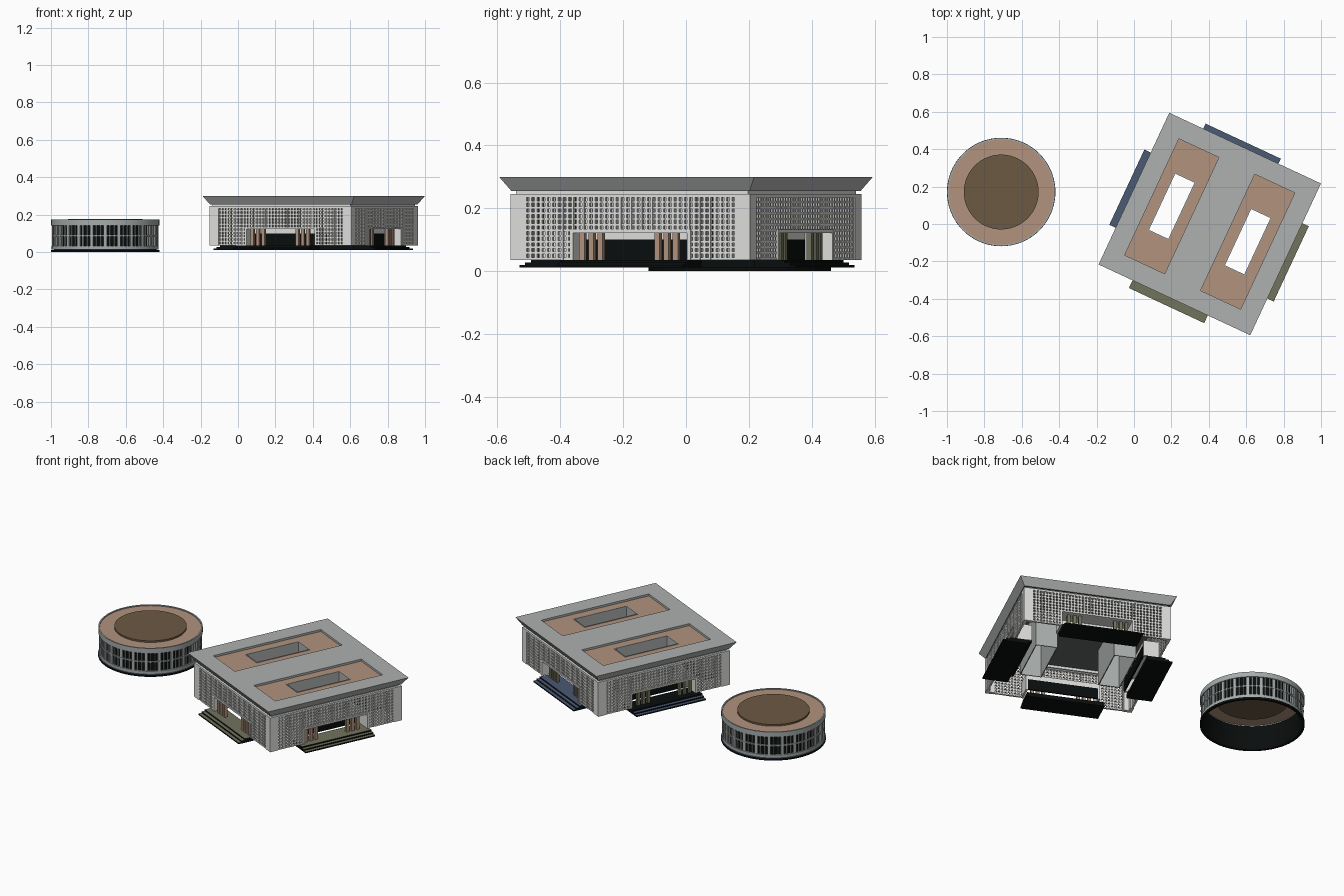
import bpy, bmesh, math
from mathutils import Matrix, Vector

if "Cube" in bpy.data.objects:
    bpy.data.objects.remove(bpy.data.objects["Cube"])


def mat(name, r, g, b):
    m = bpy.data.materials.new(name)
    m.diffuse_color = (r, g, b, 1)
    m.use_nodes = True
    m.node_tree.nodes["Principled BSDF"].inputs["Base Color"].default_value = m.diffuse_color
    return m


WALL = mat("pale stone", .74, .74, .72)
ROOF = mat("roof grey", .42, .44, .43)
CEIL = mat("ceiling grey", .13, .145, .14)
DRUM = mat("drum grey", .38, .41, .41)
BROWN = mat("tan brown", .44, .29, .205)
DARK = mat("dark brown", .15, .10, .055)
OLIVE = mat("olive stone", .17, .17, .11)
BLUE = mat("slate blue", .07, .10, .17)
GLASS = mat("black glass", .003, .004, .004)


def T(x, y, z=0):
    return Matrix.Translation((x, y, z))


def R(deg):
    return Matrix.Rotation(math.radians(deg), 4, 'Z')


class Part:
    """Collects boxes and rings into one mesh object."""
    def __init__(self, name, material):
        self.name, self.material, self.bm = name, material, bmesh.new()

    def box(self, M, x0, x1, y0, y1, z0, z1, flare=1.0):
        c = Vector(((x0 + x1) / 2, (y0 + y1) / 2, 0))
        vs = bmesh.ops.create_cube(self.bm, size=1)['verts']
        for v in vs:
            f = flare if v.co.z > 0 else 1.0
            p = Vector((v.co.x * (x1 - x0) * f, v.co.y * (y1 - y0) * f,
                        z1 if v.co.z > 0 else z0)) + c
            v.co = M @ p

    def frame(self, M, ox, oy, ix, iy, z0, z1):
        """Rectangular frame, outer and inner half sizes."""
        for s in (-1, 1):
            a, b = sorted((s * ix, s * ox))
            self.box(M, a, b, -oy, oy, z0, z1)
            a, b = sorted((s * iy, s * oy))
            self.box(M, -ix, ix, a, b, z0, z1)

    def lathe(self, M, profile, n=72, closed=True):
        loops = [[self.bm.verts.new(M @ Vector((r * math.cos(a), r * math.sin(a), z)))
                  for r, z in profile]
                 for a in (2 * math.pi * i / n for i in range(n))]
        k = len(profile)
        for i in range(n):
            a, b = loops[i], loops[(i + 1) % n]
            for j in range(k if closed else k - 1):
                self.bm.faces.new((a[j], b[j], b[(j + 1) % k], a[(j + 1) % k]))

    def disc(self, M, r, z0, z1, n=72):
        bmesh.ops.create_cone(self.bm, cap_ends=True, segments=n, radius1=r, radius2=r,
                              depth=z1 - z0, matrix=M @ T(0, 0, (z0 + z1) / 2))

    def done(self, smooth=False):
        bmesh.ops.recalc_face_normals(self.bm, faces=self.bm.faces[:])
        me = bpy.data.meshes.new(self.name)
        self.bm.to_mesh(me)
        self.bm.free()
        ob = bpy.data.objects.new(self.name, me)
        bpy.context.collection.objects.link(ob)
        me.materials.append(self.material)
        if smooth:
            bpy.context.view_layer.objects.active = ob
            ob.select_set(True)
            bpy.ops.object.shade_smooth_by_angle(angle=math.radians(30))
            ob.select_set(False)
        return ob


def recolour(ob, material, rule):
    """Second material on the faces whose normal height fits the rule."""
    ob.data.materials.append(material)
    for p in ob.data.polygons:
        p.material_index = 1 if rule(p.normal.z) else 0


# ---------------- square hall ----------------
M = T(.405, .0) @ R(-25)
W = .42                       # wall half width
Z0, ZD, ZT = .036, .122, .234  # base, door head, lattice top

# flared roof, cut by two shallow wells and two light courts
roof = Part("roof", ROOF)
roof.box(M, -.418, .418, -.418, .418, .255, .30, flare=.4475 / .418)
roof = roof.done()
wells, courts = Part("well_cutter", ROOF), Part("court_cutter", ROOF)
for s in (-1, 1):
    C = M @ T(s * .224, 0)
    wells.box(C, -.118, .118, -.343, .343, .284, .33)
    courts.box(C, -.058, .058, -.167, .167, .2, .33)
cutters = [wells.done(), courts.done()]
for c in cutters:
    c.hide_render = True
    mod = roof.modifiers.new("cut", 'BOOLEAN')
    mod.operation, mod.solver, mod.object = 'DIFFERENCE', 'EXACT', c
bpy.context.view_layer.update()
cut_mesh = bpy.data.meshes.new_from_object(
    roof.evaluated_get(bpy.context.evaluated_depsgraph_get()))
roof.modifiers.clear()
roof.data = cut_mesh
for c in cutters:
    bpy.data.objects.remove(c)
cut_mesh.materials.clear()
cut_mesh.materials.append(ROOF)
recolour(roof, CEIL, lambda nz: nz < -.95)

floor, shaft = Part("roof_well_floor", BROWN), Part("court_walls", ROOF)
for s in (-1, 1):
    C = M @ T(s * .224, 0)
    floor.frame(C, .1175, .3425, .062, .171, .283, .288)
    shaft.frame(C, .062, .171, .057, .166, Z0, .291)
floor.done()
shaft.done()

# walls: corner piers, rails, lattice and porch on each of four sides
walls, lattice = Part("wall_frame", WALL), Part("lattice", WALL)
glass = Part("porch_glass", GLASS)
walls.frame(M, .407, .407, .39, .39, .24, .256)
cols = [Part("columns_front_right", BROWN), Part("columns_back_left", OLIVE)]
steps = [Part("steps_front_right", GLASS), Part("steps_back_left", GLASS)]
NX, NZ, E = 40, 11, .37
for k in range(4):
    S = M @ R(90 * k)
    for s in (-1, 1):                                   # corner pier
        a, b = sorted((s * E, s * W))
        walls.box(S, a, b, -W, -W + .02, Z0, .245)
        a, b = sorted((s * .2, s * .212))               # door jamb and porch side
        walls.box(S, a, b, -W - .001, -.32, Z0, ZD + .01)
    walls.box(S, -E, E, -W, -W + .02, ZT, .245)         # top rail
    walls.box(S, -.2, .2, -W - .001, -.32, ZD, ZD + .01)  # porch ceiling
    walls.box(S, -.2, .2, -.325, -.315, .1, ZD)         # porch header
    glass.box(S, -.2, .2, -.325, -.315, Z0, .1)
    for i in range(NX + 1):                             # vertical bars
        x = -E + 2 * E * i / NX
        z = ZD + .01 if abs(x) < .206 else Z0
        lattice.box(S, x - .0042, x + .0042, -W + .002, -W + .014, z, ZT)
    for j in range(NZ):                                 # horizontal bars
        z = Z0 + .004 + (ZT - Z0) * j / NZ
        spans = [(-E, E)] if z > ZD + .005 else [(-E, -.21), (.21, E)]
        for a, b in spans:
            lattice.box(S, a, b, -W + .003, -W + .013, z - .0038, z + .0038)
    back = 1 if k > 1 else 0
    D = M @ (T(-.025, -.008) if k % 2 == 0 else T(0, -.009)) @ R(90 * k)
    P = M @ (T(-.008, -.008) if k % 2 == 0 else T(0, -.014)) @ R(90 * k)
    for s in (-1, 1):                                   # clustered porch columns
        for x in (.1, .132, .164):
            cols[back].box(P, s * x - .009, s * x + .009, -.403, -.385, Z0, ZD)
    for j in range(3):                                  # entrance steps
        steps[back].box(D, -.222, .222, -.485 + .02 * j, -.34,
                        .012 + .008 * j, .020 + .008 * j)
for p in [walls, lattice, glass] + cols:
    p.done()
for p, tread in zip(steps, (OLIVE, BLUE)):              # coloured treads
    recolour(p.done(), tread, lambda nz: nz > .9)

# ---------------- round drum ----------------
C = T(-.71, .171)
base = Part("drum_base", GLASS)
base.lathe(C, [(.276, 0), (.29, 0), (.29, .012), (.276, .012)])
recolour(base.done(True), BLUE, lambda nz: nz > .9)
rings = Part("drum_rings", DRUM)
for z0, z1, r, q in ((.014, .032, .286, .276), (.084, .091, .285, .276),
                     (.142, .173, .289, .281)):
    rings.lathe(C, [(q, z0), (r, z0), (r, z1), (q, z1)])
rings.done(True)
panes = Part("drum_glass", GLASS)
panes.lathe(C, [(.275, .012), (.275, .15)], closed=False)
panes.done(True)
posts = Part("drum_posts", DRUM)
for i in range(72):
    w = .009 if i % 3 == 0 else .003
    posts.box(C @ R(5 * i), .276, .284, -w, w, .03, .145)
posts.done()
deck = Part("drum_roof", BROWN)
deck.disc(C, .282, .158, .168)
deck.done(True)
cap = Part("drum_roof_center", DARK)
cap.disc(C, .2, .15, .178)
cap.done(True)
